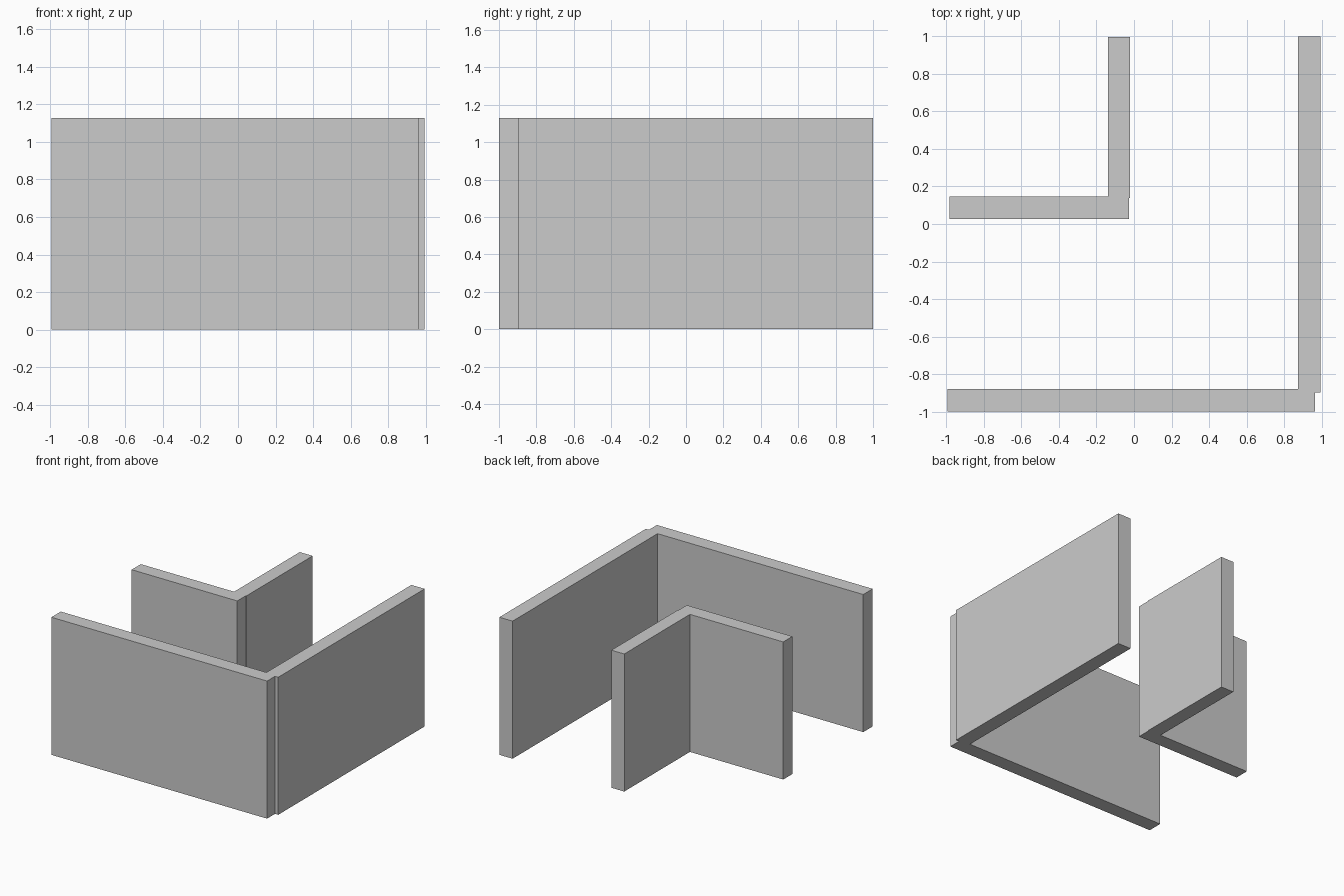
import bpy, bmesh

if "Cube" in bpy.data.objects:
    bpy.data.objects.remove(bpy.data.objects["Cube"])

HEIGHT = 1.128


def corner_wall(name, outline):
    """Extrude a floor-plan outline into one continuous wall."""
    bm = bmesh.new()
    base = bm.faces.new([bm.verts.new((x, y, 0)) for x, y in outline])
    top = bmesh.ops.extrude_face_region(bm, geom=[base], use_keep_orig=True)["geom"]
    bmesh.ops.translate(bm, vec=(0, 0, HEIGHT),
                        verts=[v for v in top if isinstance(v, bmesh.types.BMVert)])
    bmesh.ops.recalc_face_normals(bm, faces=bm.faces)
    mesh = bpy.data.meshes.new(name)
    bm.to_mesh(mesh)
    bm.free()
    obj = bpy.data.objects.new(name, mesh)
    bpy.context.collection.objects.link(obj)


def l_outline(left, front, back, front_end, side_in, side_out, front_in, notch):
    """L plan: front run from left to front_end, side run back from the notch."""
    return [(left, front), (front_end, front), (front_end, notch),
            (side_out, notch), (side_out, back), (side_in, back),
            (side_in, front_in), (left, front_in)]


# Large outer corner, with the stepped notch at its outside edge
corner_wall("outer_corner_wall",
            l_outline(-0.993, -1.0, 1.0, 0.964, 0.873, 0.993, -0.878, -0.897))

# Small inner corner, with a very shallow step
corner_wall("inner_corner_wall",
            l_outline(-0.984, 0.027, 0.997, -0.026, -0.138, -0.021, 0.146, 0.139))
